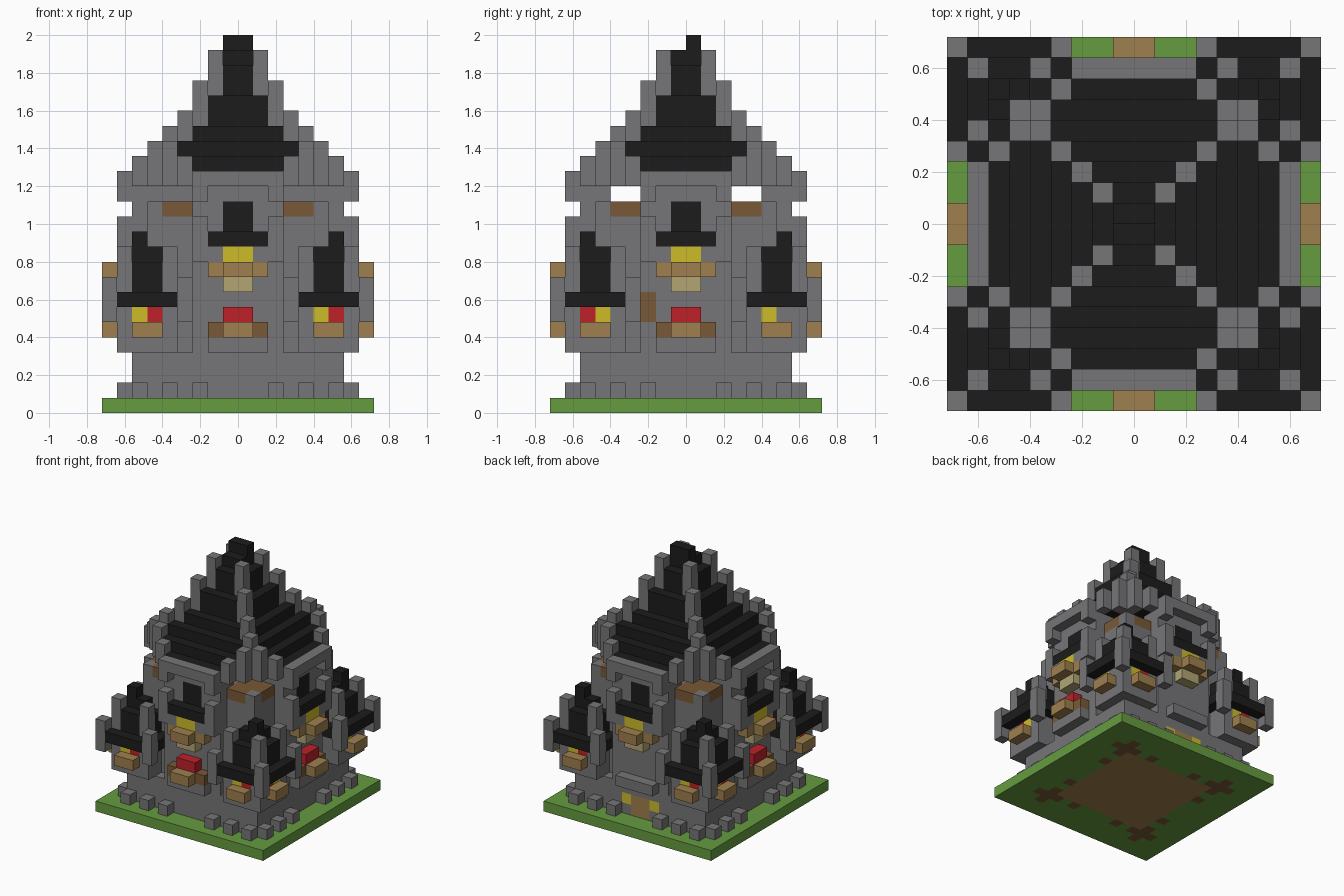
import bpy, bmesh
from mathutils import Vector

cube = bpy.data.objects.get("Cube")
if cube:
    bpy.data.objects.remove(cube, do_unlink=True)

N, S = 18, 0.08          # blocks per side, block size


def linear(c):
    c /= 255
    return c / 12.92 if c <= 0.04045 else ((c + 0.055) / 1.055) ** 2.4


def material(name, *rgb):
    m = bpy.data.materials.new(name)
    m.use_nodes = True
    col = [linear(c) for c in rgb] + [1]
    m.diffuse_color = col
    m.node_tree.nodes["Principled BSDF"].inputs["Base Color"].default_value = col
    return m


stone = material("grey stone", 118, 118, 120)
slate = material("black slate", 28, 28, 28)
grass = material("green grass", 102, 156, 65)
wood = material("brown wood", 159, 128, 78)
dark = material("dark wood", 121, 89, 54)
tan = material("tan wood", 178, 165, 116)
yellow = material("yellow glass", 205, 187, 42)
red = material("red cloth", 189, 33, 41)

PARTS = {
    "ground_slab": grass, "cellar_floor": wood, "cellar_posts": dark,
    "foundation_rocks": stone, "walls": stone, "corner_floors": dark,
    "tower_walls": stone, "tower_roofs": slate, "tower_roof_pillars": stone,
    "tower_sills": wood, "tower_lamps": yellow, "tower_banners": red,
    "oriel_sills": wood, "oriel_brackets": tan, "oriel_windows": yellow,
    "oriel_roofs": slate, "oriel_pillars": stone,
    "lower_banners": red, "lower_sills": wood, "lower_sill_ends": dark,
    "gable_parapets": stone, "main_roof": slate, "roof_pillars": stone,
    "door": wood, "door_lamps": yellow, "wall_plank": dark,
}
blocks = {}              # block position -> part name


def fill(part, x, y, z, side=0):
    """Fill half-open block ranges, turned by quarter turns about z."""
    for i in range(*x):
        for j in range(*y):
            for k in range(*z):
                a, b = i, j
                for _ in range(side):
                    a, b = N - 1 - b, a
                if part:
                    blocks[a, b, k] = part
                else:
                    blocks.pop((a, b, k), None)


def pair(part, x, y, z, side):
    """Fill a range and its mirror image on the same side."""
    fill(part, x, y, z, side)
    fill(part, (N - x[1], N - x[0]), y, z, side)


def pillar(part, i, j, z, side):
    fill(part, (i, i + 1), (j, j + 1), z, side)


# Ground and cellar floor
fill("ground_slab", (0, N), (0, N), (0, 1))
fill("cellar_floor", (4, 14), (4, 14), (0, 1))
for s in range(4):
    fill("cellar_posts", (2, 5), (3, 4), (0, 1), s)
    fill("cellar_posts", (3, 4), (2, 5), (0, 1), s)
    pair("cellar_posts", (6, 7), (3, 4), (0, 1), s)
    for i in (2, 4, 6):
        pair("foundation_rocks", (i, i + 1), (1, 2), (1, 2), s)

# Corner towers
for s in range(4):
    fill("tower_walls", (2, 6), (2, 6), (1, 4), s)
    fill("tower_walls", (1, 5), (1, 5), (4, 7), s)
    fill("tower_roofs", (0, 6), (0, 6), (7, 8), s)
    fill("tower_roofs", (1, 5), (1, 5), (8, 10), s)
    fill("tower_roofs", (2, 4), (2, 4), (10, 11), s)
    pillar("tower_roofs", 2, 2, (11, 12), s)
    for i, j in ((0, 0), (0, 5), (5, 0)):
        pillar("tower_roof_pillars", i, j, (6, 9), s)
    for i, j in ((1, 1), (1, 4), (4, 1)):
        pillar("tower_roof_pillars", i, j, (8, 11), s)

# Tower sills, lamps and banners
for s in range(4):
    lamps, banners = ((3, 14), (2,)) if s == 1 else ((2, 14), (3, 15))
    pair("tower_sills", (2, 4), (0, 1), (5, 6), s)
    for i in lamps:
        pillar("tower_lamps", i, 1, (6, 7), s)
    for i in banners:
        pillar("tower_banners", i, 1, (6, 7), s)

# Central keep with four gabled arms and open corner galleries
fill("walls", (3, 15), (3, 15), (1, 13))
for s in range(4):
    fill("corner_floors", (3, 6), (3, 6), (13, 14), s)
    pillar("walls", 3, 3, (13, 14), s)
    fill("walls", (6, 12), (2, 9), (1, 15), s)
for s in (0, 2):
    fill(None, (4, 14), (4, 6), (14, 15), s)

# Upper oriels and gable parapets
for s in range(4):
    fill("oriel_brackets", (8, 10), (1, 2), (8, 9), s)
    fill("oriel_sills", (7, 11), (1, 2), (9, 10), s)
    fill("oriel_sills", (8, 10), (0, 1), (9, 10), s)
    fill("oriel_windows", (8, 10), (1, 2), (10, 11), s)
    pair("oriel_pillars", (7, 8), (1, 2), (10, 11), s)
    fill("oriel_roofs", (7, 11), (1, 2), (11, 12), s)
    fill("oriel_roofs", (8, 10), (2, 3), (12, 14), s)
    pair("oriel_pillars", (6, 7), (1, 2), (10, 13), s)
    fill("gable_parapets", (6, 12), (1, 2), (15, 16), s)
    pair("gable_parapets", (6, 7), (1, 2), (14, 15), s)

# Lower bays, with the entrance at the back
for s in (0, 1, 3):
    fill("lower_banners", (8, 10), (1, 2), (6, 7), s)
    fill("lower_sills", (8, 10), (0, 2), (5, 6), s)
    pair("lower_sill_ends", (7, 8), (1, 2), (5, 6), s)
for s in range(4):
    fill("walls", (7, 11), (1, 2), (4, 5), s)
fill("wall_plank", (6, 7), (2, 3), (6, 8), 1)
pair("door_lamps", (7, 8), (2, 3), (2, 3), 2)
fill("door", (8, 10), (2, 3), (1, 3), 2)

# Stepped main roof with stone hips
for inset, top in ((5, 19), (6, 21), (7, 23), (8, 24)):
    fill("main_roof", (inset, N - inset), (inset, N - inset), (15, top))
fill("main_roof", (8, 10), (9, 10), (24, 25))
for s in range(4):
    fill("main_roof", (6, 12), (2, 3), (15, 16), s)
    fill("main_roof", (5, 13), (3, 4), (15, 17), s)
    fill("main_roof", (5, 13), (4, 5), (15, 18), s)
for s in range(4):
    pair("roof_pillars", (5, 6), (2, 3), (15, 17), s)
    pair("roof_pillars", (4, 5), (3, 4), (15, 18), s)
    for i, top in ((4, 19), (5, 20), (6, 22), (7, 24)):
        pillar("roof_pillars", i, i, (15, top), s)

# Turn the outer block faces of each part into a mesh
for part, mat in PARTS.items():
    bm = bmesh.new()
    for cell, owner in blocks.items():
        if owner != part:
            continue
        mid = Vector(cell) + Vector((0.5, 0.5, 0.5))
        for axis in range(3):
            for sign in (-1, 1):
                near = list(cell)
                near[axis] += sign
                if tuple(near) in blocks:
                    continue
                n, u, v = Vector(), Vector(), Vector()
                n[axis] = sign / 2
                u[(axis + 1) % 3] = 0.5
                v[(axis + 2) % 3] = sign / 2
                quad = (-u - v, u - v, u + v, -u + v)
                bm.faces.new([bm.verts.new((mid + n + q - Vector((N / 2, N / 2, 0))) * S)
                              for q in quad])
    bmesh.ops.remove_doubles(bm, verts=bm.verts[:], dist=0.001)
    mesh = bpy.data.meshes.new(part)
    bm.to_mesh(mesh)
    bm.free()
    mesh.materials.append(mat)
    bpy.context.collection.objects.link(bpy.data.objects.new(part, mesh))
